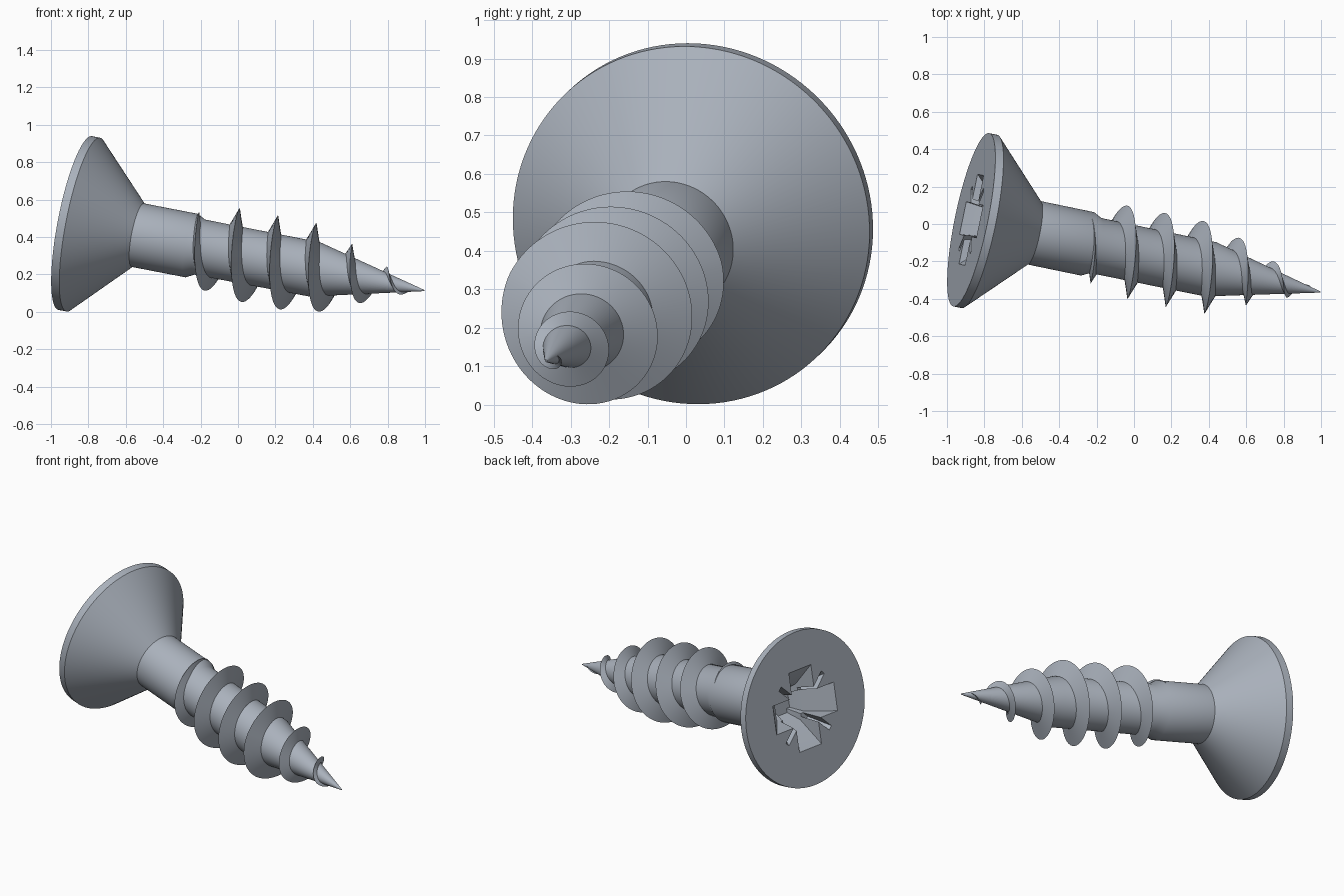
import bpy, bmesh, math
from mathutils import Vector, Matrix

if "Cube" in bpy.data.objects:
    bpy.data.objects.remove(bpy.data.objects["Cube"])

# Screw frame: local x runs from the head face to the tip
axis = Vector((0.962, -0.199, -0.186)).normalized()
up = (Vector((0, 0, 1)) - axis * axis.z).normalized()
side = up.cross(axis)
FRAME = Matrix.Translation((-0.87, 0.0225, 0.475)) @ Matrix((axis, side, up)).transposed().to_4x4()

steel = bpy.data.materials.new("steel_grey")
steel.use_nodes = True
steel.diffuse_color = (0.40, 0.44, 0.50, 1)
steel.node_tree.nodes["Principled BSDF"].inputs["Base Color"].default_value = steel.diffuse_color


def loft(name, rings):
    """Skin a list of equal-length point rings and cap both ends."""
    bm = bmesh.new()
    rows = [[bm.verts.new(p) for p in ring] for ring in rings]
    n = len(rows[0])
    for a, b in zip(rows, rows[1:]):
        for i in range(n):
            j = (i + 1) % n
            bm.faces.new((a[i], a[j], b[j], b[i]))
    bm.faces.new(rows[0])
    bm.faces.new(rows[-1])
    bmesh.ops.recalc_face_normals(bm, faces=bm.faces)
    mesh = bpy.data.meshes.new(name)
    bm.to_mesh(mesh)
    bm.free()
    obj = bpy.data.objects.new(name, mesh)
    obj.data.materials.append(steel)
    bpy.context.collection.objects.link(obj)
    obj.matrix_world = FRAME
    return obj


def polar(t, r, ang):
    return (t, r * math.cos(ang), r * math.sin(ang))


def lathe(name, profile, n=96):
    return loft(name, [[polar(t, r, math.tau * i / n) for i in range(n)] for t, r in profile])


def lerp_table(table, t):
    for (t0, r0), (t1, r1) in zip(table, table[1:]):
        if t <= t1:
            return r0 + (r1 - r0) * max(0, t - t0) / (t1 - t0)
    return table[-1][1]


def activate(obj):
    bpy.ops.object.select_all(action="DESELECT")
    obj.select_set(True)
    bpy.context.view_layer.objects.active = obj


def cut(obj, cutter):
    cutter.hide_render = True
    mod = obj.modifiers.new("cut", "BOOLEAN")
    mod.operation = "DIFFERENCE"
    mod.solver = "EXACT"
    mod.object = cutter
    activate(obj)
    bpy.ops.object.modifier_apply(modifier=mod.name)
    bpy.data.objects.remove(cutter)


def cross_ring(t, reach, half):
    """Twelve-point plus outline."""
    pts = []
    for k in range(4):
        c, s = math.cos(k * math.pi / 2), math.sin(k * math.pi / 2)
        for a, b in ((reach, -half), (reach, half), (half, half)):
            pts.append((t, a * c - b * s, a * s + b * c))
    return pts


def slot_ring(t, reach, half, turn):
    """Thin rectangle through the centre, turned about the axis."""
    c, s = math.cos(turn), math.sin(turn)
    return [(t, a * c - b * s, a * s + b * c)
            for a, b in ((reach, -half), (reach, half), (-reach, half), (-reach, -half))]


# Countersunk head with a cross recess and thin diagonal slots
head = lathe("head", [(0, 0.473), (0.045, 0.473), (0.348, 0.173)], 128)
cut(head, loft("recess_cutter", [cross_ring(-0.01, 0.255, 0.09),
                                 cross_ring(0.14, 0.11, 0.07),
                                 cross_ring(0.22, 0.07, 0.045)]))
for turn in (math.pi / 4, -math.pi / 4):
    cut(head, loft("slot_cutter", [slot_ring(-0.01, 0.25, 0.015, turn),
                                   slot_ring(0.13, 0.16, 0.013, turn)]))

# Plain shank, narrower threaded core and conical tip
core = [(0.30, 0.173), (0.645, 0.173), (0.69, 0.15), (1.33, 0.148), (1.94, 0.003)]
shank = lathe("shank", core)

# Right-handed thread: a triangular section swept along a helix
crest = [(0.60, 0.165), (0.82, 0.245), (1.33, 0.245), (1.90, 0.012)]
PITCH, START, END, STEPS = 0.213, 0.60, 1.88, 580
sections = []
for i in range(STEPS + 1):
    t = START + (END - START) * i / STEPS
    ang = math.tau * (t - 0.813) / PITCH
    root = max(lerp_table(core, t) - 0.02, 0.002)
    tip = max(lerp_table(crest, t), root + 0.004)
    half = 0.38 * (tip - root)
    sections.append([polar(t - half, root, ang), polar(t, tip, ang), polar(t + half, root, ang)])
thread = loft("thread", sections)

for part in (head, shank, thread):
    activate(part)
    bpy.ops.object.shade_smooth_by_angle(angle=math.radians(30))
